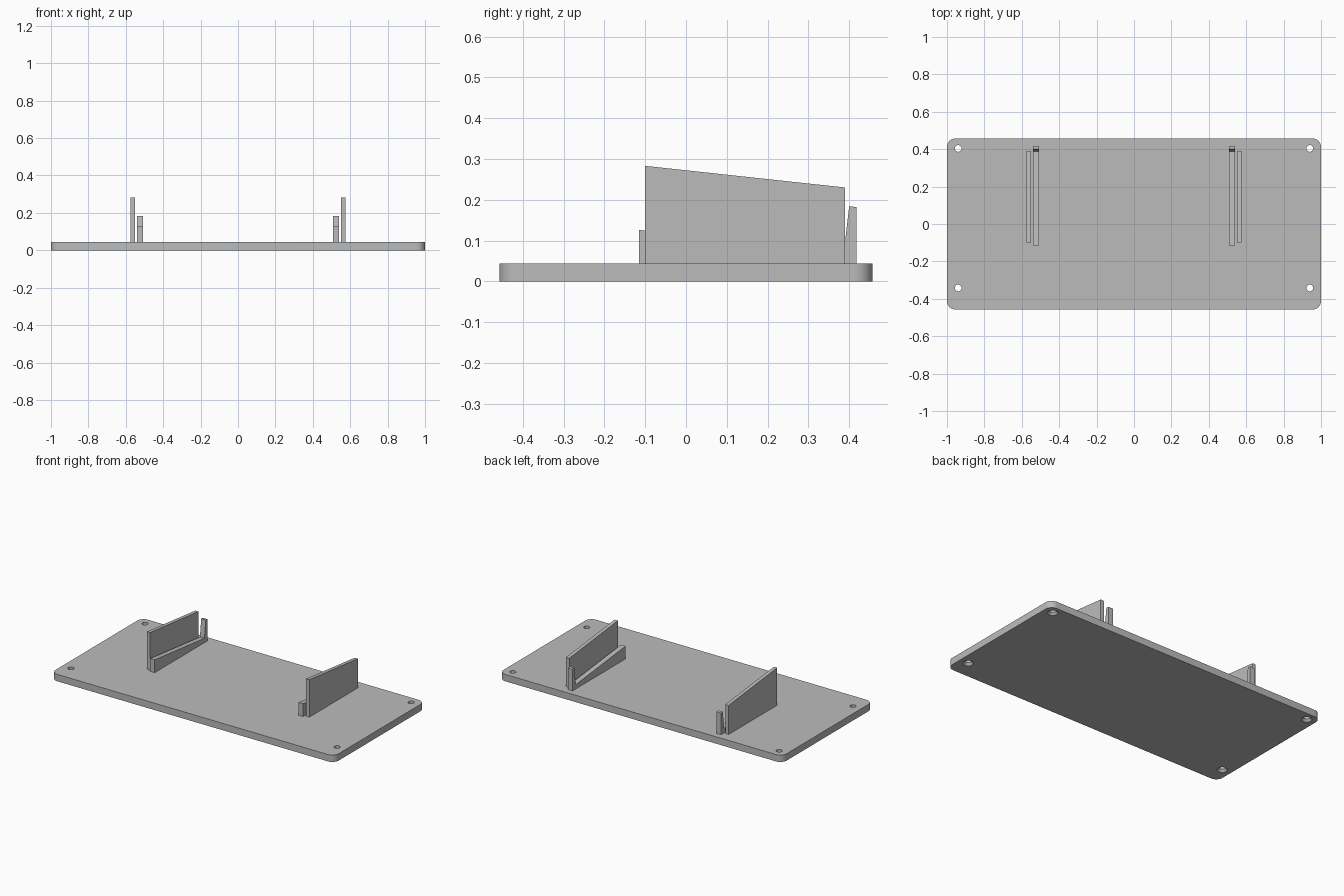
import bpy, bmesh
from math import cos, sin, pi, radians

cube = bpy.data.objects.get("Cube")
if cube:
    bpy.data.objects.remove(cube, do_unlink=True)

grey = bpy.data.materials.new("plain grey")
grey.use_nodes = True
colour = (0.5, 0.5, 0.5, 1)
grey.diffuse_color = colour
grey.node_tree.nodes["Principled BSDF"].inputs["Base Color"].default_value = colour


def make_object(name, bm):
    bmesh.ops.recalc_face_normals(bm, faces=bm.faces)
    mesh = bpy.data.meshes.new(name)
    bm.to_mesh(mesh)
    bm.free()
    mesh.materials.append(grey)
    obj = bpy.data.objects.new(name, mesh)
    bpy.context.collection.objects.link(obj)
    return obj


def extrude_profile(name, points, direction):
    """Closed planar outline swept along a direction."""
    bm = bmesh.new()
    face = bm.faces.new([bm.verts.new(p) for p in points])
    swept = bmesh.ops.extrude_face_region(bm, geom=[face])
    verts = [g for g in swept["geom"] if isinstance(g, bmesh.types.BMVert)]
    bmesh.ops.translate(bm, verts=verts, vec=direction)
    return make_object(name, bm)


# Base plate with rounded corners
HALF_X, HALF_Y, THICK, RADIUS, STEPS = 1.0, 0.457, 0.044, 0.045, 10
outline = []
for i, (sx, sy) in enumerate([(1, 1), (-1, 1), (-1, -1), (1, -1)]):
    for k in range(STEPS + 1):
        a = (i + k / STEPS) * pi / 2
        outline.append((sx * (HALF_X - RADIUS) + RADIUS * cos(a),
                        sy * (HALF_Y - RADIUS) + RADIUS * sin(a), 0))
plate = extrude_profile("base_plate", outline, (0, 0, THICK))

# Screw holes, countersunk from below
SIDES = 32
bm = bmesh.new()
for x in (-0.94, 0.94):
    for y in (-0.342, 0.404):
        rings = [[bm.verts.new((x + r * cos(2 * pi * k / SIDES),
                                y + r * sin(2 * pi * k / SIDES), z))
                  for k in range(SIDES)]
                 for r, z in ((0.036, -0.007), (0.018, 0.014), (0.018, 0.06))]
        for low, high in zip(rings, rings[1:]):
            for k in range(SIDES):
                n = (k + 1) % SIDES
                bm.faces.new((low[k], low[n], high[n], high[k]))
        bm.faces.new(rings[0])
        bm.faces.new(rings[-1])
cutter = make_object("hole_cutter", bm)
cutter.hide_render = True

cut = plate.modifiers.new("holes", "BOOLEAN")
cut.operation = "DIFFERENCE"
cut.solver = "EXACT"
cut.object = cutter
bpy.ops.object.select_all(action="DESELECT")
bpy.context.view_layer.objects.active = plate
plate.select_set(True)
bpy.ops.object.modifier_apply(modifier=cut.name)
bpy.data.objects.remove(cutter, do_unlink=True)
bpy.ops.object.shade_smooth_by_angle(angle=radians(30))

# Side walls with a sloping top, and wedge rails with a back stop
WALL = [(-0.1, THICK), (0.39, THICK), (0.39, 0.23), (-0.1, 0.283)]
RAIL = [(-0.115, THICK), (0.418, THICK), (0.418, 0.182), (0.4, 0.184),
        (0.387, 0.072), (-0.115, 0.126)]
for side, s in (("left", 1), ("right", -1)):
    for part, profile, inner, outer in (("side_wall", WALL, 0.551, 0.574),
                                        ("support_rail", RAIL, 0.508, 0.54)):
        extrude_profile(f"{side}_{part}", [(s * inner, y, z) for y, z in profile],
                        (s * (outer - inner), 0, 0))
